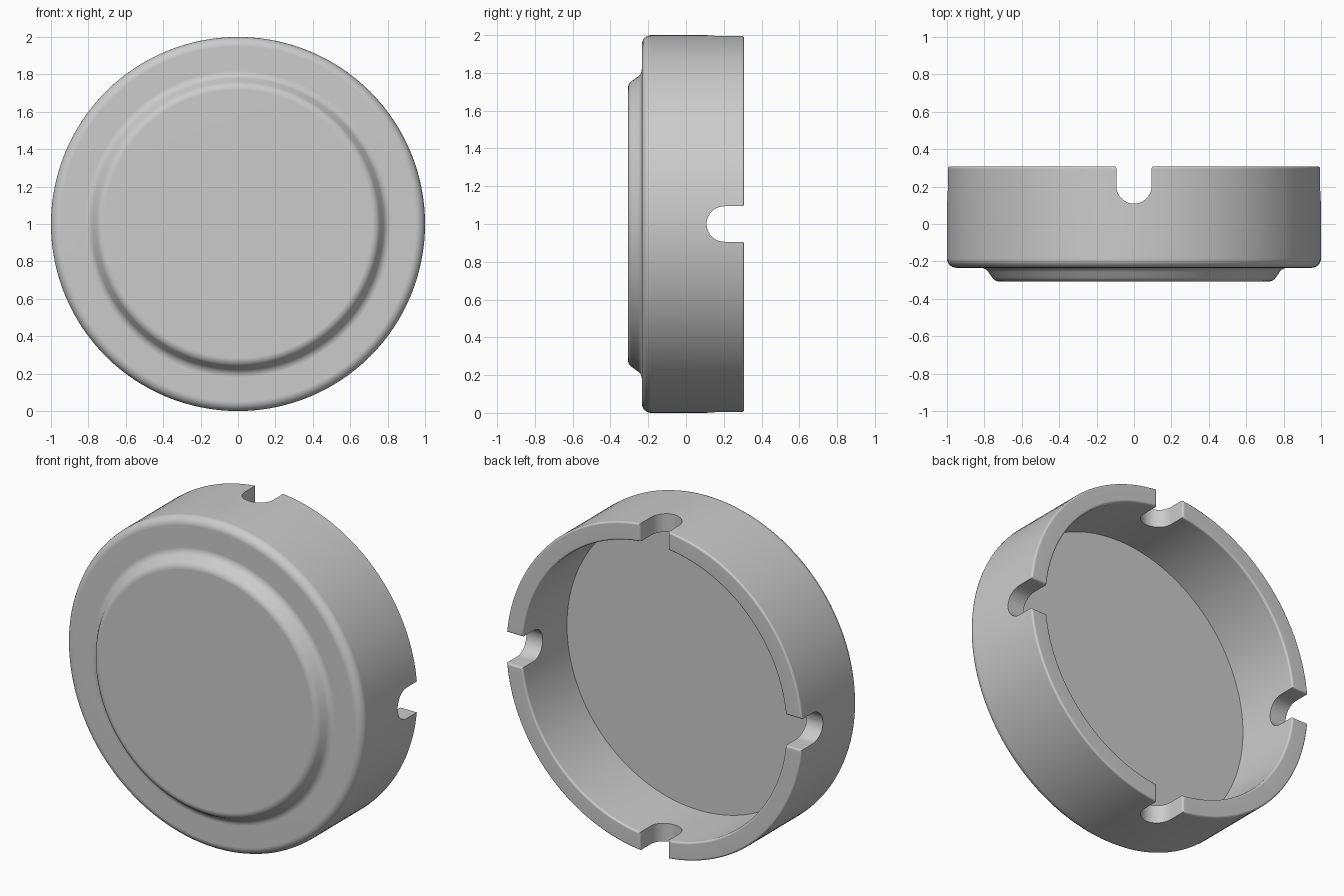
import bpy, bmesh
from math import sin, cos, pi, radians

if "Cube" in bpy.data.objects:
    bpy.data.objects.remove(bpy.data.objects["Cube"])


def arc(cx, cy, r, a0, a1, n=6):
    """Points on an arc, angles in degrees."""
    return [(cx + r * cos(radians(a0 + (a1 - a0) * i / n)),
             cy + r * sin(radians(a0 + (a1 - a0) * i / n))) for i in range(n + 1)]


def new_object(name, bm):
    bmesh.ops.recalc_face_normals(bm, faces=bm.faces)
    mesh = bpy.data.meshes.new(name)
    bm.to_mesh(mesh)
    bm.free()
    ob = bpy.data.objects.new(name, mesh)
    bpy.context.collection.objects.link(ob)
    return ob


# Bowl: profile of (radius, y), spun round the y axis through z = 1
profile = [(0, -0.308)]
profile += arc(0.717, -0.258, 0.05, -90, -25)        # rounded foot edge
profile += arc(0.82, -0.284, 0.05, 155, 90)          # hollow fillet to the body
profile += arc(0.95, -0.184, 0.05, -90, 0)           # rounded body edge
profile += arc(0.988, 0.296, 0.012, 0, 90, 3)        # rim, outer edge
profile += arc(0.902, 0.296, 0.012, 90, 180, 3)      # rim, inner edge
profile += [(0.89, -0.125), (0, -0.125)]             # inner wall and floor

bm = bmesh.new()
verts = [bm.verts.new((r, y, 1)) for r, y in profile]
edges = [bm.edges.new(pair) for pair in zip(verts, verts[1:])]
bmesh.ops.spin(bm, geom=verts + edges, cent=(0, 0, 1), axis=(0, 1, 0),
               angle=2 * pi, steps=128, use_duplicate=False)
bmesh.ops.remove_doubles(bm, verts=bm.verts, dist=1e-4)
bowl = new_object("ashtray_bowl", bm)

# Notch outline: U shape with softened mouth corners, as (across, y)
half, f = 0.094, 0.012
outline = [(-half - f, 0.4)] + arc(-half - f, 0.296, f, 90, 0, 4)
outline += arc(0, 0.203, half, 180, 360, 20)
outline += arc(half + f, 0.296, f, 180, 90, 4) + [(half + f, 0.4)]

# Two crossing cutters make the four rests
for name, across_x in (("notch_cutter_z", True), ("notch_cutter_x", False)):
    bm = bmesh.new()
    face = bm.faces.new([bm.verts.new((u, y, -0.2) if across_x else (-1.2, y, 1 + u))
                         for u, y in outline])
    out = bmesh.ops.extrude_face_region(bm, geom=[face])
    moved = [v for v in out["geom"] if isinstance(v, bmesh.types.BMVert)]
    bmesh.ops.translate(bm, verts=moved, vec=(0, 0, 2.4) if across_x else (2.4, 0, 0))
    cutter = new_object(name, bm)
    cutter.hide_render = True
    mod = bowl.modifiers.new(name, 'BOOLEAN')
    mod.operation = 'DIFFERENCE'
    mod.solver = 'EXACT'
    mod.object = cutter
    bpy.context.view_layer.objects.active = bowl
    bpy.ops.object.modifier_apply(modifier=name)
    bpy.data.objects.remove(cutter)

# Smooth shading with crisp floor and notch edges, flat faces kept flat
bpy.ops.object.select_all(action='DESELECT')
bowl.select_set(True)
bpy.context.view_layer.objects.active = bowl
bpy.ops.object.shade_smooth_by_angle(angle=radians(35))
weighted = bowl.modifiers.new("flat_face_normals", 'WEIGHTED_NORMAL')
weighted.keep_sharp = True
